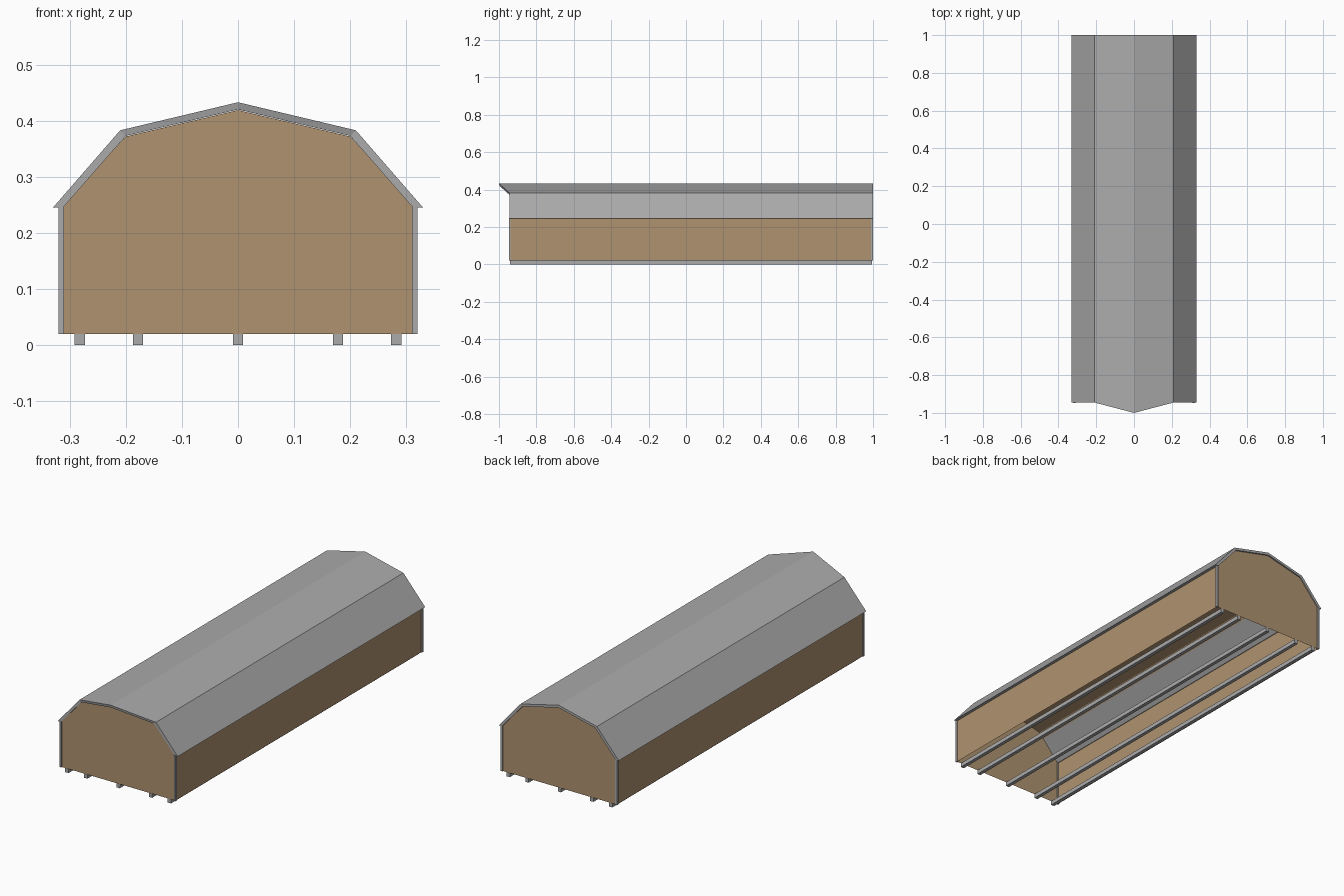
import bpy, bmesh

if "Cube" in bpy.data.objects:
    bpy.data.objects.remove(bpy.data.objects["Cube"])


def material(name, rgb):
    m = bpy.data.materials.new(name)
    m.diffuse_color = (*rgb, 1)
    m.use_nodes = True
    m.node_tree.nodes["Principled BSDF"].inputs["Base Color"].default_value = m.diffuse_color
    return m


GREY = material("grey_metal", (0.41, 0.41, 0.41))
TAN = material("tan_siding", (0.43, 0.29, 0.16))

FRONT, BACK = -0.945, 1.0


def finish(bm, name, mat):
    bmesh.ops.recalc_face_normals(bm, faces=bm.faces)
    me = bpy.data.meshes.new(name)
    bm.to_mesh(me)
    bm.free()
    me.materials.append(mat)
    ob = bpy.data.objects.new(name, me)
    bpy.context.collection.objects.link(ob)
    return ob


def box(name, x0, x1, y0, y1, z0, z1, mat):
    bm = bmesh.new()
    bmesh.ops.create_cube(bm, size=1)
    for v in bm.verts:
        v.co = (x1 if v.co.x > 0 else x0,
                y1 if v.co.y > 0 else y0,
                z1 if v.co.z > 0 else z0)
    return finish(bm, name, mat)


def mirrored(half):
    """Mirror a half profile running from the left eave up to the ridge."""
    return half + [(-x, *rest) for x, *rest in reversed(half[:-1])]


# Siding shell: walls, gables and ceiling, open underneath
profile = mirrored([(-0.315, 0.02), (-0.315, 0.2455), (-0.2, 0.372), (0, 0.419)])
bm = bmesh.new()
front = [bm.verts.new((x, FRONT + 0.004, z)) for x, z in profile]
back = [bm.verts.new((x, BACK - 0.006, z)) for x, z in profile]
bm.faces.new(front)
bm.faces.new(list(reversed(back)))
for i in range(len(profile) - 1):
    bm.faces.new((front[i], back[i], back[i + 1], front[i + 1]))
finish(bm, "siding_shell", TAN)

# Roof slab with a pointed overhang at the front ridge (x, z, front y)
outer = mirrored([(-0.33, 0.245, FRONT), (-0.21, 0.383, FRONT), (0, 0.433, -1.0)])
inner = mirrored([(-0.312, 0.245, FRONT), (-0.2, 0.373, FRONT), (0, 0.42, -0.997)])
loop = outer + inner[::-1]
bm = bmesh.new()
front = [bm.verts.new((x, y, z)) for x, z, y in loop]
back = [bm.verts.new((x, BACK, z)) for x, z, y in loop]
n = len(loop)
for i in range(n):
    j = (i + 1) % n
    bm.faces.new((front[i], back[i], back[j], front[j]))
for i in range(len(outer) - 1):
    for ring in (front, back):
        bm.faces.new((ring[i], ring[i + 1], ring[n - 2 - i], ring[n - 1 - i]))
finish(bm, "roof", GREY)

# Corner trim posts
for side, sx in (("left", -1), ("right", 1)):
    for end, y0, y1 in (("front", FRONT - 0.002, FRONT + 0.008),
                        ("back", BACK - 0.012, BACK - 0.001)):
        xs = sorted((sx * 0.31, sx * 0.32))
        box(f"{end}_{side}_corner_trim", *xs, y0, y1, 0.02, 0.247, GREY)

# Skids along the bottom
for i, x in enumerate((-0.282, -0.178, 0, 0.178, 0.282)):
    box(f"skid_{i + 1}", x - 0.009, x + 0.009, FRONT + 0.003, BACK - 0.005, 0, 0.02, GREY)
